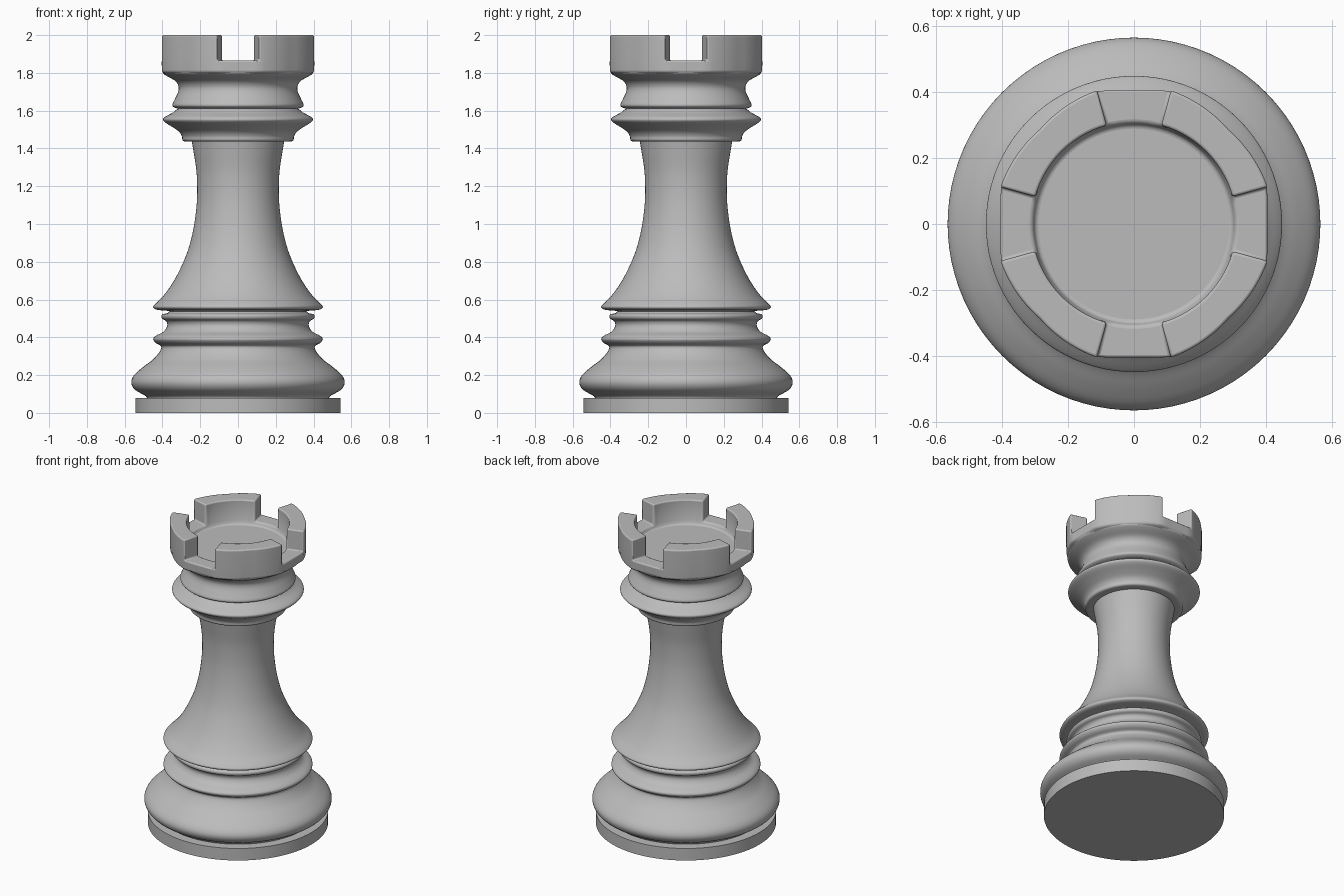
import bpy, bmesh
from math import sin, cos, tan, radians

cube = bpy.data.objects.get("Cube")
if cube:
    bpy.data.objects.remove(cube, do_unlink=True)

grey = bpy.data.materials.new("plain grey")
grey.use_nodes = True
colour = (0.5, 0.5, 0.5, 1)
grey.diffuse_color = colour
grey.node_tree.nodes["Principled BSDF"].inputs["Base Color"].default_value = colour

# Angular columns: four notches alternating with four battlements
HALF = 15.5
NOTCH, WALL = 8, 14
angles = []
for q in range(4):
    angles += [90 * q - HALF + 2 * HALF * i / NOTCH for i in range(NOTCH)]
    angles += [90 * q + HALF + (90 - 2 * HALF) * i / WALL for i in range(WALL)]
N = len(angles)


def rounded(a):
    return 1.0


def flattened(a):
    """Crown outline: flat across each notch, gently curved between."""
    d = abs((a + 45) % 90 - 45)
    if d <= HALF + 0.01:
        return 1 / cos(radians(d))
    t = (d - HALF) / (45 - HALF)
    return 1 / cos(radians(HALF)) * (1 - t) + t


def smooth_profile(points, steps=4):
    """Catmull-Rom curve through the points."""
    pts = [points[0]] + points + [points[-1]]
    out = []
    for p0, p1, p2, p3 in zip(pts, pts[1:], pts[2:], pts[3:]):
        for i in range(steps):
            t = i / steps
            out.append(tuple(
                0.5 * (2 * b + (c - a) * t + (2 * a - 5 * b + 4 * c - d) * t * t
                       + (3 * b - a - 3 * c + d) * t ** 3)
                for a, b, c, d in zip(p0, p1, p2, p3)))
    return out + [points[-1]]


def lathe(bm, profile, outline):
    rings = [[bm.verts.new((r * f(a) * cos(radians(a)), r * f(a) * sin(radians(a)), z))
              for a in angles]
             for (r, z), f in zip(profile, outline)]
    bands = [[bm.faces.new((lo[i], lo[(i + 1) % N], hi[(i + 1) % N], hi[i]))
              for i in range(N)] for lo, hi in zip(rings, rings[1:])]
    bm.faces.new(rings[0][::-1])
    bm.faces.new(rings[-1])
    return bands


def finish(bm, name, bevel=0):
    bmesh.ops.recalc_face_normals(bm, faces=bm.faces[:])
    mesh = bpy.data.meshes.new(name)
    bm.to_mesh(mesh)
    bm.free()
    mesh.materials.append(grey)
    ob = bpy.data.objects.new(name, mesh)
    bpy.context.collection.objects.link(ob)
    if bevel:
        mod = ob.modifiers.new("soft edges", "BEVEL")
        mod.width = bevel
        mod.segments = 3
        mod.limit_method = "ANGLE"
        mod.angle_limit = radians(50)
    bpy.ops.object.select_all(action="DESELECT")
    ob.select_set(True)
    bpy.context.view_layer.objects.active = ob
    bpy.ops.object.shade_smooth_by_angle(angle=radians(40))


def turned(name, points, smooth=True):
    bm = bmesh.new()
    profile = smooth_profile(points) if smooth else points
    lathe(bm, profile, [rounded] * len(profile))
    finish(bm, name)


# Foot and turned mouldings
turned("plinth", [(0.543, 0), (0.543, 0.08)], smooth=False)
turned("base_bulge", [(0.48, 0.07), (0.49, 0.09), (0.545, 0.122), (0.565, 0.16), (0.55, 0.20),
                      (0.50, 0.245), (0.45, 0.283), (0.415, 0.325), (0.407, 0.353),
                      (0.435, 0.37), (0.449, 0.39), (0.435, 0.408), (0.395, 0.43),
                      (0.375, 0.46), (0.38, 0.485), (0.40, 0.497), (0.406, 0.51),
                      (0.40, 0.522), (0.37, 0.53), (0.36, 0.545)])
turned("column", [(0.36, 0.533), (0.37, 0.54), (0.43, 0.546), (0.449, 0.56), (0.435, 0.58),
                  (0.395, 0.62), (0.345, 0.69), (0.30, 0.775), (0.262, 0.87), (0.235, 0.98),
                  (0.22, 1.09), (0.216, 1.18), (0.22, 1.28), (0.235, 1.38), (0.247, 1.45)])
turned("collar", [(0.24, 1.436), (0.28, 1.437), (0.294, 1.445), (0.297, 1.465), (0.312, 1.488),
                  (0.345, 1.512), (0.385, 1.537), (0.397, 1.553), (0.385, 1.568),
                  (0.345, 1.59), (0.325, 1.606), (0.305, 1.615)])
turned("neck", [(0.30, 1.607), (0.335, 1.616), (0.348, 1.63), (0.335, 1.66), (0.317, 1.70),
                (0.315, 1.73), (0.333, 1.758), (0.375, 1.782), (0.398, 1.80),
                (0.39, 1.82)])

# Crown: rim and sunken floor, with the four battlements raised from the rim
bm = bmesh.new()
bands = lathe(bm, [(0.375, 1.785), (0.402, 1.805), (0.405, 1.865), (0.31, 1.865),
                   (0.297, 1.84)],
              [rounded, flattened, flattened, rounded, rounded])
top = [f for i, f in enumerate(bands[2]) if i % (NOTCH + WALL) >= NOTCH]
raised = bmesh.ops.extrude_face_region(bm, geom=top)["geom"]
bmesh.ops.translate(bm, vec=(0, 0, 0.135),
                    verts=[v for v in raised if isinstance(v, bmesh.types.BMVert)])
bmesh.ops.delete(bm, geom=top, context="FACES_ONLY")
finish(bm, "crown", bevel=0.008)
